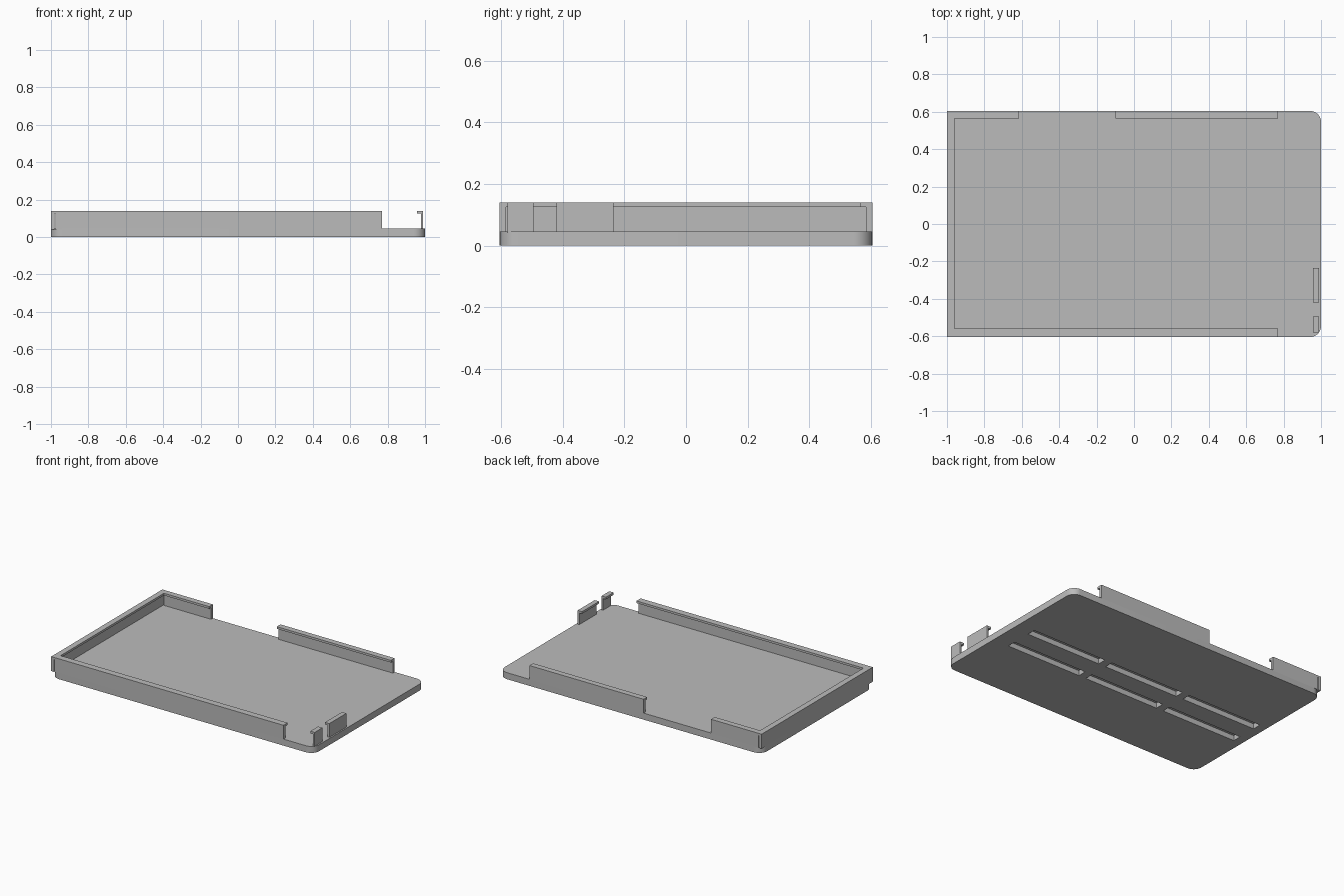
import bpy, bmesh, math
from mathutils import Vector

cube = bpy.data.objects.get("Cube")
if cube:
    bpy.data.objects.remove(cube, do_unlink=True)

grey = bpy.data.materials.new("plain grey")
grey.use_nodes = True
COLOUR = (0.5, 0.5, 0.5, 1)
grey.diffuse_color = COLOUR
grey.node_tree.nodes["Principled BSDF"].inputs["Base Color"].default_value = COLOUR

HX, HY = 1.0, 0.605        # half sizes of the tray
FLOOR, TOP = 0.045, 0.14   # floor thickness and wall height
LIP_Z = 0.125              # underside of the wall lips


def finish(name, bm):
    bmesh.ops.recalc_face_normals(bm, faces=bm.faces)
    mesh = bpy.data.meshes.new(name)
    bm.to_mesh(mesh)
    bm.free()
    mesh.materials.append(grey)
    obj = bpy.data.objects.new(name, mesh)
    bpy.context.collection.objects.link(obj)
    return obj


def extrude(name, points, offset):
    """Extrude a closed outline along an offset vector."""
    bm = bmesh.new()
    face = bm.faces.new([bm.verts.new(p) for p in points])
    new = bmesh.ops.extrude_face_region(bm, geom=[face])["geom"]
    bmesh.ops.translate(bm, vec=offset,
                        verts=[v for v in new if isinstance(v, bmesh.types.BMVert)])
    return finish(name, bm)


def hook_wall(name, outer, inward, axis, start, end, thick=0.02, lip=0.04):
    """Upright wall with an inward lip; axis is the direction it runs along."""
    profile = [(0, FLOOR - 0.005), (0, TOP), (lip, TOP), (lip, LIP_Z),
               (thick, LIP_Z), (thick, FLOOR - 0.005)]
    points = []
    for d, z in profile:
        across = outer + inward * d
        points.append((start, across, z) if axis == "x" else (across, start, z))
    run = end - start
    offset = Vector((run, 0, 0)) if axis == "x" else Vector((0, run, 0))
    return extrude(name, points, offset)


# Floor plate with rounded corners
radius, steps = 0.06, 10
outline = []
for i, (sx, sy) in enumerate([(1, 1), (-1, 1), (-1, -1), (1, -1)]):
    for k in range(steps + 1):
        a = (i + k / steps) * math.pi / 2
        outline.append((sx * (HX - radius) + radius * math.cos(a),
                        sy * (HY - radius) + radius * math.sin(a), 0))
plate = extrude("floor_plate", outline, Vector((0, 0, FLOOR)))

# Six blind slots in the underside
bm = bmesh.new()
for x in (-0.655, -0.03, 0.595):
    for y in (-0.13, 0.06):
        made = bmesh.ops.create_cube(bm, size=1)["verts"]
        bmesh.ops.scale(bm, vec=(0.57, 0.06, 0.07), verts=made)
        bmesh.ops.translate(bm, vec=(x, y, 0), verts=made)
cutter = finish("slot_cutter", bm)
cutter.hide_render = True
cutter.hide_viewport = True
cut = plate.modifiers.new("slots", "BOOLEAN")
cut.operation = "DIFFERENCE"
cut.solver = "EXACT"
cut.object = cutter
bpy.context.view_layer.update()
flat = bpy.data.meshes.new_from_object(
    plate.evaluated_get(bpy.context.evaluated_depsgraph_get()))
plate.modifiers.clear()
plate.data = flat
bpy.data.objects.remove(cutter, do_unlink=True)
bpy.context.view_layer.objects.active = plate
plate.select_set(True)
bpy.ops.object.shade_smooth_by_angle(angle=math.radians(30))

# Lipped walls on three sides
hook_wall("end_wall", -HX, 1, "y", -HY, HY)
hook_wall("front_wall", -HY, 1, "x", -0.975, 0.77, lip=0.045)
hook_wall("back_wall_short", HY, -1, "x", -0.975, -0.615)
hook_wall("back_wall_long", HY, -1, "x", -0.1, 0.77)

# Small clips on the open end
hook_wall("clip_wide", 0.99, -1, "y", -0.42, -0.235, thick=0.012, lip=0.033)
hook_wall("clip_narrow", 0.99, -1, "y", -0.58, -0.495, thick=0.012, lip=0.033)
